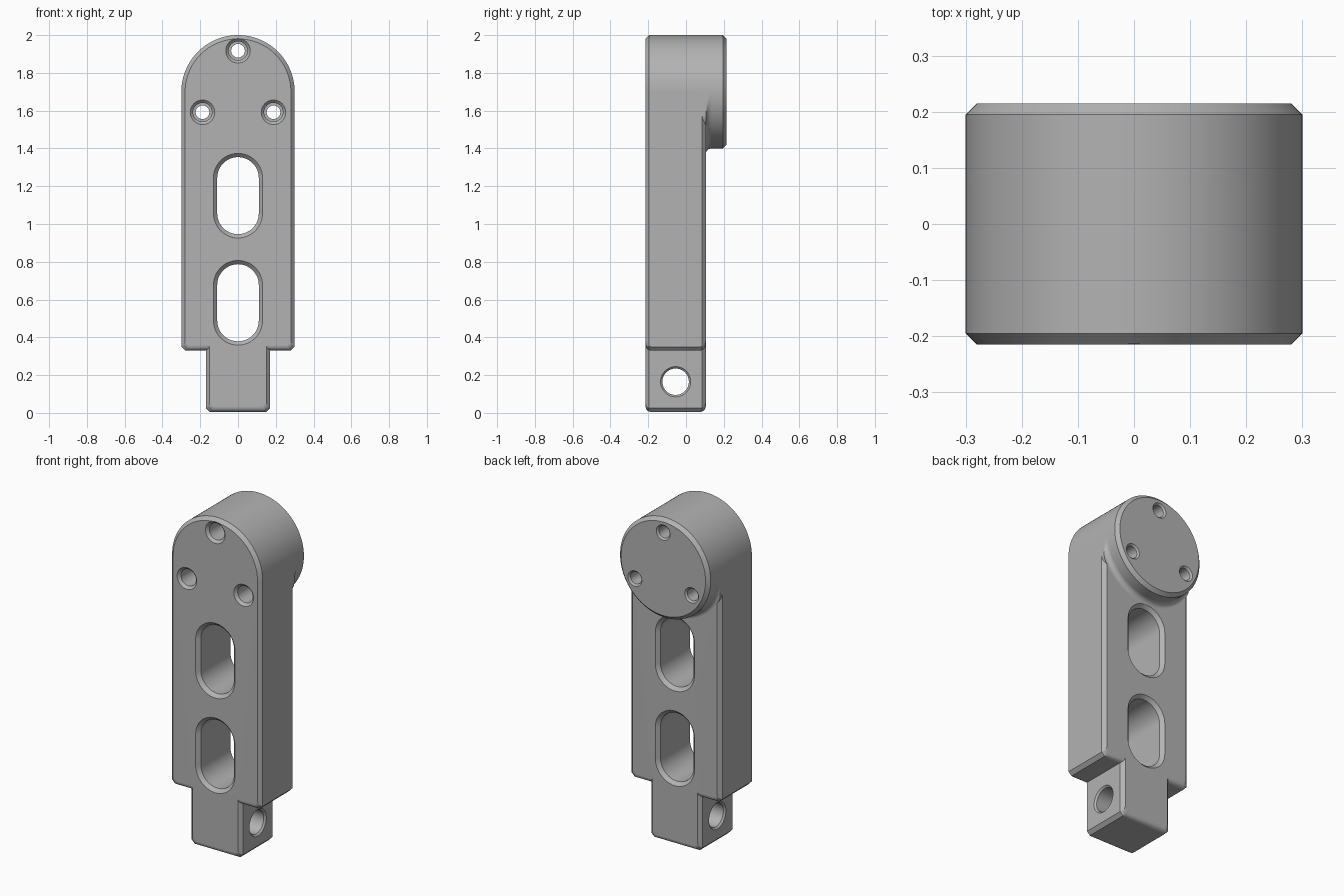
import bpy, bmesh, math

cube = bpy.data.objects.get("Cube")
if cube:
    bpy.data.objects.remove(cube, do_unlink=True)

FRONT, BACK, HEAD_BACK = -0.215, 0.105, 0.215
HEAD_Z, R, C = 1.70, 0.30, 0.02     # head centre height, head radius, chamfer

grey = bpy.data.materials.new("machined grey")
grey.use_nodes = True
colour = (0.45, 0.45, 0.45, 1)
grey.diffuse_color = colour
grey.node_tree.nodes["Principled BSDF"].inputs["Base Color"].default_value = colour


def loft(name, rings):
    """Closed solid through rings of equally many points."""
    bm = bmesh.new()
    loops = [[bm.verts.new(p) for p in ring] for ring in rings]
    n = len(loops[0])
    for a, b in zip(loops, loops[1:]):
        for i in range(n):
            j = (i + 1) % n
            bm.faces.new((a[i], a[j], b[j], b[i]))
    bm.faces.new(loops[0])
    bm.faces.new(loops[-1])
    bmesh.ops.recalc_face_normals(bm, faces=bm.faces)
    mesh = bpy.data.meshes.new(name)
    bm.to_mesh(mesh)
    bm.free()
    mesh.materials.append(grey)
    obj = bpy.data.objects.new(name, mesh)
    bpy.context.collection.objects.link(obj)
    return obj


def combine(target, other, operation):
    mod = target.modifiers.new(operation.lower(), 'BOOLEAN')
    mod.operation, mod.solver, mod.object = operation, 'EXACT', other
    bpy.context.view_layer.objects.active = target
    bpy.ops.object.modifier_apply(modifier=mod.name)
    bpy.data.objects.remove(other, do_unlink=True)


def arc(cx, cz, r, start, end, steps):
    for i in range(steps + 1):
        a = math.radians(start + (end - start) * i / steps)
        yield cx + r * math.cos(a), cz + r * math.sin(a)


def block(name, half_width, bottom, top):
    """Slab with chamfered sides and rounded bottom edges; top is a point generator."""
    rings = []
    depths = (0, 0.004, 0.01, C, 0.03)
    levels = [(FRONT + d, d) for d in depths] + [(BACK - d, d) for d in reversed(depths)]
    for y, d in levels:
        w = half_width - max(0, C - d)
        z = bottom + 0.03 - math.sqrt(0.03 ** 2 - (0.03 - d) ** 2)
        outline = list(top(w)) + [(-w, z + C), (C - w, z), (w - C, z), (w, z + C)]
        rings.append([(px, y, pz) for px, pz in outline])
    return loft(name, rings)


def slot_ring(y, cz, r, half):
    pts = list(arc(0, cz + half, r, 0, 180, 24)) + list(arc(0, cz - half, r, 180, 360, 24))
    return [(x, y, z) for x, z in pts]


def circle_ring(y, cx, cz, r):
    return [(x, y, z) for x, z in list(arc(cx, cz, r, 0, 360, 40))[:-1]]


# Main bar with a round top, and the narrow tongue below it
arm = block("arm", R, 0.33, lambda w: arc(0, HEAD_Z, w, 0, 180, 48))
tongue = block("tongue", 0.17, 0.005, lambda w: [(w, 0.375), (-w, 0.375)])
combine(arm, tongue, 'UNION')


# Round head with a fillet onto the back of the bar, trimmed flush with the sides
def head_ring(y, r):
    ring = []
    for i in range(96):
        a = 2 * math.pi * i / 96
        limit = R / max(abs(math.cos(a)), 0.1) if i > 48 else R
        rr = min(r, limit)
        ring.append((rr * math.cos(a), y, HEAD_Z + rr * math.sin(a)))
    return ring


fillet = 0.03
rings = [head_ring(0.04, R + fillet)]
for k in range(7):
    t = math.pi / 2 * k / 6
    rings.append(head_ring(BACK + fillet * (1 - math.cos(t)), R + fillet * (1 - math.sin(t))))
rings += [head_ring(HEAD_BACK - C, R), head_ring(HEAD_BACK, R - C)]
combine(arm, loft("head", rings), 'UNION')

# Two chamfered lightening slots
for cz in (1.15, 0.583):
    steps = [(FRONT - 0.01, 0.14), (FRONT + C, 0.11), (BACK - C, 0.11), (BACK + 0.01, 0.14)]
    combine(arm, loft("slot_cutter", [slot_ring(y, cz, r, 0.094) for y, r in steps]), 'DIFFERENCE')

# Three counterbored screw holes through the head
for angle in (90, 210, 330):
    a = math.radians(angle)
    cx, cz = 0.217 * math.cos(a), HEAD_Z + 0.217 * math.sin(a)
    steps = [(FRONT - 0.01, 0.075), (FRONT + 0.015, 0.05), (0.0, 0.05), (0.0, 0.036),
             (HEAD_BACK - 0.01, 0.036), (HEAD_BACK + 0.01, 0.056)]
    combine(arm, loft("screw_cutter", [circle_ring(y, cx, cz, r) for y, r in steps]), 'DIFFERENCE')

# Cross hole through the tongue
rings = []
for x, r in ((-0.18, 0.09), (-0.16, 0.07), (0.16, 0.07), (0.18, 0.09)):
    rings.append([(x, p, q) for _, p, q in
                  [(0, *pt) for pt in list(arc(-0.055, 0.165, r, 0, 360, 48))[:-1]]])
combine(arm, loft("pivot_cutter", rings), 'DIFFERENCE')

# Smooth curved walls, crisp chamfers
arm.name = "link_arm"
bpy.ops.object.select_all(action='DESELECT')
arm.select_set(True)
bpy.context.view_layer.objects.active = arm
bpy.ops.object.shade_smooth_by_angle(angle=math.radians(28))
weighted = arm.modifiers.new("weighted normals", 'WEIGHTED_NORMAL')
weighted.keep_sharp = True
